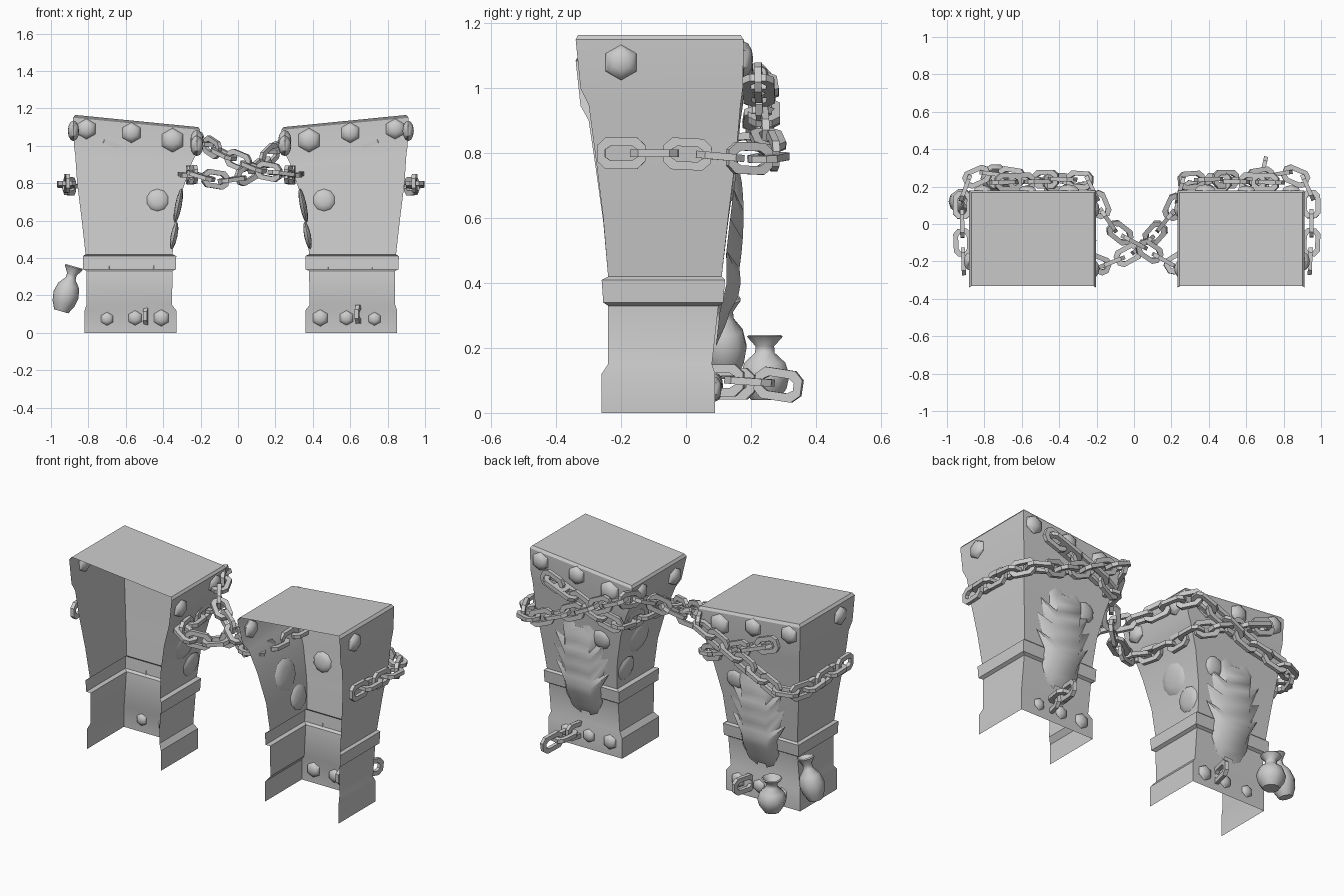
import bpy, bmesh, math
from mathutils import Vector, Matrix

if "Cube" in bpy.data.objects:
    bpy.data.objects.remove(bpy.data.objects["Cube"])

MID = 0.015                      # mirror plane between the two pillars


def mx(x, s):
    return MID + s * (x - MID)


def finish(name, bm, angle=35, recalc=True):
    if recalc:
        bmesh.ops.recalc_face_normals(bm, faces=bm.faces[:])
    me = bpy.data.meshes.new(name)
    bm.to_mesh(me)
    bm.free()
    ob = bpy.data.objects.new(name, me)
    bpy.context.collection.objects.link(ob)
    if angle:
        bpy.ops.object.select_all(action='DESELECT')
        ob.select_set(True)
        bpy.context.view_layer.objects.active = ob
        bpy.ops.object.shade_smooth_by_angle(angle=math.radians(angle))
    return ob


# Pillar sections: z, inner x, outer x, front y, back y
SECT = [(0, .36, .85, -.26, .09), (.12, .36, .85, -.26, .09), (.15, .383, .84, -.24, .08),
        (.33, .38, .84, -.24, .10), (.34, .362, .858, -.255, .115), (.41, .36, .86, -.26, .12),
        (.42, .38, .845, -.24, .11), (.6, .365, .865, -.255, .13), (.8, .325, .89, -.28, .155),
        (.95, .28, .90, -.30, .168), (1.0, .258, .907, -.325, .175),
        (1.15, .233, .912, -.34, .178), (1.165, .243, .90, -.332, .168)]


def dims(z):
    for a, b in zip(SECT, SECT[1:]):
        if z <= b[0]:
            t = (z - a[0]) / (b[0] - a[0])
            return [p + (q - p) * t for p, q in zip(a[1:], b[1:])]
    return SECT[-1][1:]


# Open-fronted pillar shell with slanted cap
def pillar(name, s):
    bm = bmesh.new()
    rows = []
    for z, xi, xo, yf, yb in SECT:
        drop = .065 * max(0, min(1, (z - .5) / .6))
        rows.append([bm.verts.new((mx(x, s), y, z - (drop if x == xi else 0)))
                     for x, y in ((xi, yf), (xi, yb), (xo, yb), (xo, yf))])
    for a, b in zip(rows, rows[1:]):
        for i in range(3):
            bm.faces.new((a[i], b[i], b[i + 1], a[i + 1]))
    bm.faces.new(rows[-1][::-1])
    if s < 0:
        bmesh.ops.reverse_faces(bm, faces=bm.faces[:])
    finish(name, bm, 30, recalc=False)


# Faceted dome used for bolts and flat discs
def dome(bm, pos, normal, r, depth, seg=6):
    m = (Matrix.Translation(pos) @ Vector(normal).to_track_quat('Z', 'Y').to_matrix().to_4x4()
         @ Matrix.Diagonal((r, r, depth, 1)))
    bmesh.ops.create_uvsphere(bm, u_segments=seg, v_segments=6, radius=1, matrix=m)


def bolts(name, s):
    bm = bmesh.new()
    for x, z, r in ((.38, 1.03, .065), (.6, 1.07, .055), (.84, 1.09, .055),
                    (.44, .08, .045), (.58, .08, .04), (.73, .075, .036)):
        dome(bm, (mx(x, s), dims(z)[3], z), (0, 1, 0), r, r * .55)
    dome(bm, (mx(.91, s), -.2, 1.08), (s, 0, 0), .055, .03)
    for y, z in ((-.24, 1.0), (.08, 1.03)):
        dome(bm, (mx(.25, s), y, z), (-s, 0, 0), .055, .035)
    finish(name, bm, 40)


def discs(name, s):
    bm = bmesh.new()
    for y, z, r in ((-.05, .68, .095), (.04, .52, .075)):
        dome(bm, (mx(dims(z)[0], s), y, z), (-s, 0, .2 * -1), r, .018, 10)
    dome(bm, (mx(.46, s), dims(.71)[3], .71), (0, 1, -.12), .06, .02, 10)
    finish(name, bm, 40)


# Puffy spiked ornament on the back wall
def ornament(name, s):
    outline = [(.03, .77), (.07, .78), (.11, .74), (.105, .66), (.165, .69), (.13, .58),
               (.18, .60), (.135, .48), (.175, .50), (.12, .40), (.12, .31), (.08, .23), (.03, .205)]
    bm = bmesh.new()
    n = len(outline) - 1
    rows = []
    for i, (w, z) in enumerate(outline):
        t = i / n
        zi = .755 - .53 * t
        wi = .025 + .055 * min(1, 4 * math.sin(math.pi * t))
        yi = dims(zi)[3] + .008 + .045 * math.sin(math.pi * t) ** .6
        y = dims(z)[3] + .006
        rows.append([bm.verts.new((mx(.6, s) + a, b, c)) for a, b, c in
                     ((-w, y, z), (-wi, yi, zi), (wi, yi, zi), (w, y, z))])
    for a, b in zip(rows, rows[1:]):
        for i in range(3):
            bm.faces.new((a[i], a[i + 1], b[i + 1], b[i]))
    finish(name, bm, 50, recalc=False)


# Chain of eight-sided links following a path
def chain(name, path, pitch=.1):
    pts = [Vector(p) for p in path]
    bm = bmesh.new()
    lens = [(b - a).length for a, b in zip(pts, pts[1:])]

    def at(d):
        for a, b, l in zip(pts, pts[1:], lens):
            if d <= l:
                break
            d -= l
        return a.lerp(b, d / l)

    count = max(1, int(sum(lens) / pitch))
    step = sum(lens) / count
    ring = [(.062, .018), (.04, .036), (-.04, .036), (-.062, .018),
            (-.062, -.018), (-.04, -.036), (.04, -.036), (.062, -.018)]
    for k in range(count):
        p, q = at(k * step), at((k + 1) * step)
        t = (q - p).normalized()
        u = t.cross(Vector((0, 0, 1))).normalized()
        v = u.cross(t)
        if k % 2:
            u, v = v, -u
        loops = []
        for a, b in ring:
            c = (p + q) / 2
            loops.append([bm.verts.new(c + t * a * f + v * b * g + u * h) for f, g, h in
                          ((1.2, 1.36, .011), (1.2, 1.36, -.011),
                           (.8, .64, -.011), (.8, .64, .011))])
        for i in range(8):
            a, b = loops[i], loops[(i + 1) % 8]
            for j in range(4):
                bm.faces.new((a[j], a[(j + 1) % 4], b[(j + 1) % 4], b[j]))
    finish(name, bm, 0)


# Turned vase
def vase(name, base, lean, wide, tall):
    prof = [(.0, 0), (.045, 0), (.07, .035), (.08, .075), (.066, .115),
            (.032, .145), (.03, .165), (.058, .195), (.052, .2), (.024, .165)]
    bm = bmesh.new()
    vs = [bm.verts.new((r * wide, 0, z * tall)) for r, z in prof]
    es = [bm.edges.new(e) for e in zip(vs, vs[1:])]
    bmesh.ops.spin(bm, geom=vs + es, cent=(0, 0, 0), axis=(0, 0, 1),
                   angle=2 * math.pi, steps=10, use_duplicate=False)
    bmesh.ops.remove_doubles(bm, verts=bm.verts[:], dist=.0005)
    bm.transform(Matrix.Translation(base) @ Matrix.Rotation(lean, 4, 'Y'))
    finish(name, bm, 50)


for side, s in (("right", 1), ("left", -1)):
    pillar(side + "_pillar", s)
    bolts(side + "_bolts", s)
    discs(side + "_discs", s)
    ornament(side + "_ornament", s)
    # Long chain: outer side, back, across the gap, around the other pillar
    start = [(.94, -.25, .80), (.95, 0, .80), (.945, .22, .78), (.82, .275, .79), (.6, .24, .87),
             (.4, .24, .97), (.26, .23, 1.03)]
    if s > 0:
        gap = [(.22, .08, 1.0), (.1, -.07, .88), (0, -.15, .82), (-.12, -.21, .81)]
    else:
        gap = [(.21, .08, 1.02), (.12, -.05, .96), (0, -.11, .91), (-.12, -.19, .86)]
    end = [(-.22, -.24, .85), (-.26, -.05, .84), (-.27, .2, .85), (-.4, .23, .9),
           (-.6, .225, .98), (-.84, .22, 1.07)]
    chain(side + "_long_chain", [(mx(x, s), y, z) for x, y, z in start + gap + end])

# Loose chain ends at the bases
chain("right_base_chain", [(.64, .06, .1), (.67, .2, .1), (.7, .33, .08)], .085)
chain("left_base_chain", [(-.5, .06, .09), (-.46, .22, .09)], .085)

# Vases beside the left pillar
vase("upright_vase", (-.74, .243, .04), 0, 1, 1)
vase("leaning_vase", (-.945, .12, .115), math.radians(16), .87, 1.25)
